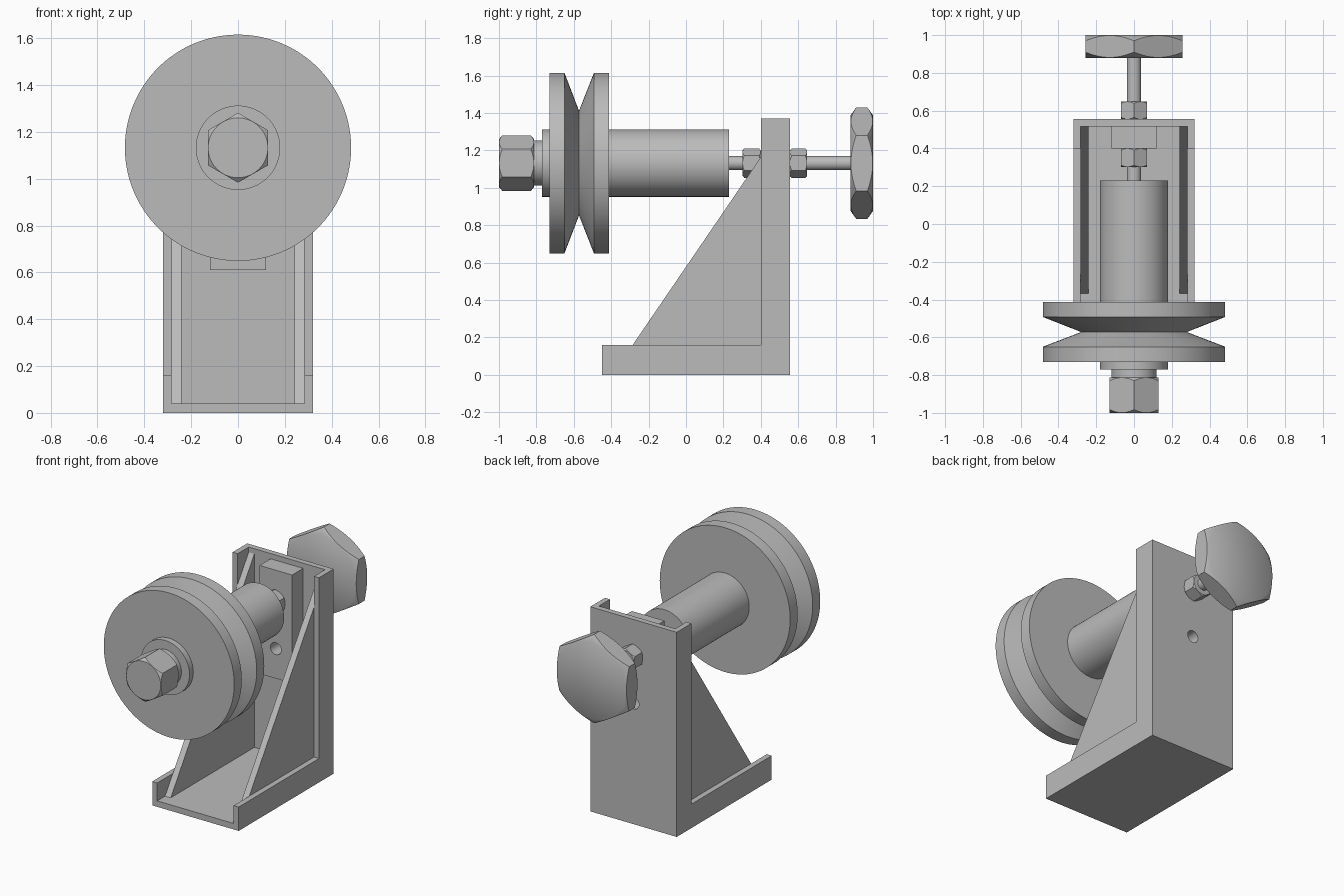
import bpy, bmesh, math
from math import cos, sin, pi, radians

default = bpy.data.objects.get("Cube")
if default:
    bpy.data.objects.remove(default, do_unlink=True)

GREY = (0.5, 0.5, 0.5, 1)
mat = bpy.data.materials.new("plain grey")
mat.use_nodes = True
mat.diffuse_color = GREY
mat.node_tree.nodes["Principled BSDF"].inputs["Base Color"].default_value = GREY

AXIS = 1.132          # height of the shaft centre line


def finish(name, bm, smooth=False):
    bmesh.ops.recalc_face_normals(bm, faces=bm.faces)
    mesh = bpy.data.meshes.new(name)
    bm.to_mesh(mesh)
    bm.free()
    mesh.materials.append(mat)
    ob = bpy.data.objects.new(name, mesh)
    bpy.context.collection.objects.link(ob)
    if smooth:
        bpy.ops.object.select_all(action='DESELECT')
        bpy.context.view_layer.objects.active = ob
        ob.select_set(True)
        bpy.ops.object.shade_smooth_by_angle(angle=radians(40))
    return ob


def extrude_x(name, profile, x0, x1):
    """Solid from a (y, z) outline, running from x0 to x1."""
    bm = bmesh.new()
    face = bm.faces.new([bm.verts.new((x0, y, z)) for y, z in profile])
    moved = bmesh.ops.extrude_face_region(bm, geom=[face])["geom"]
    bmesh.ops.translate(bm, vec=(x1 - x0, 0, 0),
                        verts=[v for v in moved if isinstance(v, bmesh.types.BMVert)])
    return finish(name, bm)


def box(name, x, y, z):
    return extrude_x(name, [(y[0], z[0]), (y[1], z[0]), (y[1], z[1]), (y[0], z[1])], *x)


def sweep(name, rings, n, height=AXIS):
    """Capped solid around the shaft; each ring maps an angle to (radius, y)."""
    bm = bmesh.new()
    loops = []
    for ring in rings:
        loop = []
        for i in range(n):
            a = 2 * pi * i / n
            r, y = ring(a)
            loop.append(bm.verts.new((r * sin(a), y, height + r * cos(a))))
        loops.append(loop)
    for a, b in zip(loops, loops[1:]):
        for i in range(n):
            j = (i + 1) % n
            bm.faces.new((a[i], a[j], b[j], b[i]))
    bm.faces.new(loops[0])
    bm.faces.new(loops[-1])
    return finish(name, bm, smooth=True)


def lathe(name, profile, n=96, height=AXIS):
    return sweep(name, [lambda a, p=p: p for p in profile], n, height)


def hexagon(name, R, y0, y1, depth):
    """Six-sided head, corner up, with conical chamfers at both ends."""
    flat = R * cos(pi / 6)
    inner = flat * 0.99

    def radius(a):
        return flat / cos(a % (pi / 3) - pi / 6)

    def drop(a):
        return depth * (radius(a) - inner) / (R - inner)

    return sweep(name, [lambda a: (inner, y0),
                        lambda a: (radius(a), y0 + drop(a)),
                        lambda a: (radius(a), y1 - drop(a)),
                        lambda a: (inner, y1)], 72)


def cut(target, cutter):
    mod = target.modifiers.new("cut", 'BOOLEAN')
    mod.operation = 'DIFFERENCE'
    mod.solver = 'EXACT'
    mod.object = cutter
    bpy.ops.object.select_all(action='DESELECT')
    bpy.context.view_layer.objects.active = target
    target.select_set(True)
    bpy.ops.object.modifier_apply(modifier=mod.name)


# Bracket: L-shaped channel hollowed from the front and top
bracket = extrude_x("bracket", [(-0.45, 0), (0.555, 0), (0.555, 1.37),
                                (0.4, 1.37), (0.4, 0.16), (-0.45, 0.16)], -0.32, 0.32)
hollow = box("hollow_cutter", (-0.283, 0.283), (-1, 0.517), (0.04, 2))
cut(bracket, hollow)

# Backing block on the upright, with the small hole through both
block = box("backing_block", (-0.12, 0.12), (0.4, 0.517), (0.61, 1.335))
drill = lathe("hole_cutter", [(0.04, 0.2), (0.04, 0.8)], 32, 0.81)
cut(bracket, drill)
cut(block, drill)
for cutter in (hollow, drill):
    bpy.data.objects.remove(cutter, do_unlink=True)

# Triangular stiffening ribs inside the flanges
for side, name in ((1, "left_rib"), (-1, "right_rib")):
    extrude_x(name, [(-0.367, 0.04), (0.517, 0.04), (0.517, 1.335)],
              side * 0.241, side * 0.283)

# Grooved pulley and its hub
lathe("pulley", [(0.483, -0.73), (0.483, -0.65), (0.28, -0.572),
                 (0.483, -0.492), (0.483, -0.412)], 128)
lathe("hub", [(0.18, -0.77), (0.18, 0.23)])

# Front bolt, threaded rod, nuts and hand knob
lathe("bolt_collar", [(0.12, -0.83), (0.12, -0.76)])
hexagon("bolt_head", 0.149, -1.0, -0.812, 0.018)
lathe("rod", [(0.038, 0.2), (0.038, 0.9)], 48)
hexagon("inner_nut", 0.079, 0.302, 0.4, 0.01)
hexagon("outer_nut", 0.079, 0.555, 0.648, 0.01)
hexagon("hand_knob", 0.298, 0.88, 1.0, 0.03)
